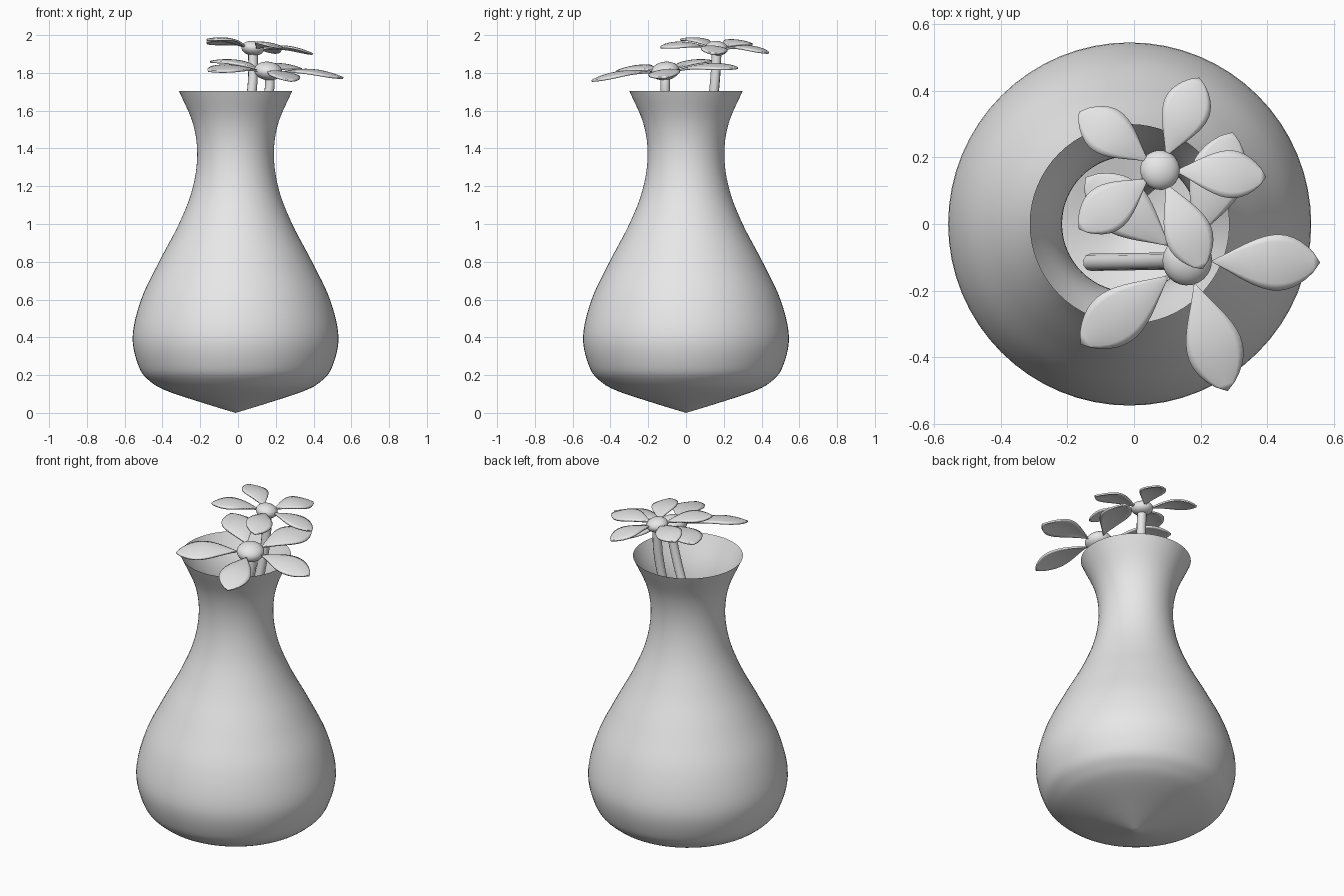
import bpy, bmesh
from math import sin, pi
from mathutils import Vector

old = bpy.data.objects.get("Cube")
if old:
    bpy.data.objects.remove(old, do_unlink=True)

grey = bpy.data.materials.new("plain grey")
grey.use_nodes = True
colour = (0.8, 0.8, 0.8, 1)
grey.diffuse_color = colour
grey.node_tree.nodes["Principled BSDF"].inputs["Base Color"].default_value = colour


def finish(bm, name):
    """Turn a bmesh into a smooth grey object."""
    bmesh.ops.remove_doubles(bm, verts=bm.verts, dist=0.0002)
    bmesh.ops.recalc_face_normals(bm, faces=bm.faces)
    for face in bm.faces:
        face.smooth = True
    mesh = bpy.data.meshes.new(name)
    bm.to_mesh(mesh)
    bm.free()
    mesh.materials.append(grey)
    obj = bpy.data.objects.new(name, mesh)
    bpy.context.collection.objects.link(obj)
    return obj


def smooth_path(points, steps=6):
    """Catmull-Rom curve through the points."""
    pts = [Vector(p) for p in points]
    pts = [2 * pts[0] - pts[1]] + pts + [2 * pts[-1] - pts[-2]]
    out = []
    for a, b, c, d in zip(pts, pts[1:], pts[2:], pts[3:]):
        for i in range(steps):
            t = i / steps
            out.append(0.5 * (2 * b + (c - a) * t + (2 * a - 5 * b + 4 * c - d) * t ** 2
                              + (3 * b - a - 3 * c + d) * t ** 3))
    return out + [pts[-2]]


# Vase: one thin surface turned round its axis
profile = [(0, 0), (0.17, 0.052), (0.36, 0.115), (0.45, 0.165), (0.51, 0.24),
           (0.545, 0.4), (0.5, 0.6), (0.405, 0.8), (0.3, 1.0), (0.23, 1.18),
           (0.203, 1.36), (0.225, 1.53), (0.3, 1.705)]
bm = bmesh.new()
ring = [bm.verts.new(p) for p in smooth_path([(r, 0, z) for r, z in profile])]
edges = [bm.edges.new(pair) for pair in zip(ring, ring[1:])]
bmesh.ops.spin(bm, geom=ring + edges, cent=(0, 0, 0), axis=(0, 0, 1),
               angle=2 * pi, steps=64, use_merge=False)
vase = finish(bm, "vase")
vase.location.x = -0.013


def add_stem(name, path, radius):
    curve = bpy.data.curves.new(name, "CURVE")
    curve.dimensions = "3D"
    curve.bevel_depth = radius
    curve.bevel_resolution = 3
    curve.use_fill_caps = True
    pts = smooth_path(path)
    spline = curve.splines.new("POLY")
    spline.points.add(len(pts) - 1)
    for point, co in zip(spline.points, pts):
        point.co = (*co, 1)
    spline.use_smooth = True
    curve.materials.append(grey)
    bpy.context.collection.objects.link(bpy.data.objects.new(name, curve))


def add_petal(name, centre, tip, normal, width, gap, arch):
    """Pointed oval leaf from near the centre to the tip."""
    centre, tip = Vector(centre), Vector(tip)
    along = tip - centre
    base = centre + along.normalized() * gap
    side = normal.cross(along).normalized()
    up = along.cross(side).normalized()
    rows, cols = 16, 8
    bm = bmesh.new()
    grid = []
    for i in range(rows + 1):
        u = i / rows
        half = width / 2 * max(sin(pi * u ** 1.4), 0) ** 0.8
        row = []
        for j in range(cols + 1):
            v = 2 * j / cols - 1
            lift = arch * sin(pi * u) - 0.12 * half * v * v
            row.append(bm.verts.new(base.lerp(tip, u) + side * half * v + up * lift))
        grid.append(row)
    for r0, r1 in zip(grid, grid[1:]):
        for j in range(cols):
            bm.faces.new((r0[j], r0[j + 1], r1[j + 1], r1[j]))
    petal = finish(bm, name)
    thick = petal.modifiers.new("thickness", "SOLIDIFY")
    thick.thickness = 0.01
    thick.offset = 0


def add_flower(name, centre, normal, radius, width, gap, tips, stem):
    normal = Vector(normal).normalized()
    # Flattened round heart
    bm = bmesh.new()
    bmesh.ops.create_uvsphere(bm, u_segments=24, v_segments=14, radius=radius)
    heart = finish(bm, name + "_heart")
    heart.location = centre
    heart.rotation_euler = normal.to_track_quat("Z", "Y").to_euler()
    heart.scale.z = 0.65
    for i, tip in enumerate(tips):
        add_petal(f"{name}_petal_{i + 1}", centre, tip, normal, width, gap, 0.025)
    add_stem(name + "_stem", stem, 0.026)


add_flower("upper_flower", (0.078, 0.162, 1.93), (0.13, 0.1, 1), 0.06, 0.142, 0.045,
           [(-0.165, 0.335, 1.955), (0.195, 0.438, 1.905), (0.395, 0.14, 1.9),
            (0.205, -0.135, 1.935), (-0.165, -0.015, 1.975)],
           [(0.08, 0.163, 1.92), (0.075, 0.15, 1.72), (0.03, 0.11, 1.4), (-0.04, 0.05, 1.0)])
add_flower("lower_flower", (0.16, -0.11, 1.81), (0.12, -0.13, 1), 0.075, 0.168, 0.07,
           [(0.557, -0.115, 1.773), (0.28, -0.5, 1.757), (-0.16, -0.36, 1.81),
            (0.295, 0.275, 1.825), (-0.145, 0.14, 1.86)],
           [(0.165, -0.11, 1.8), (0.16, -0.11, 1.68), (0.06, -0.112, 1.35), (-0.13, -0.115, 0.95)])
